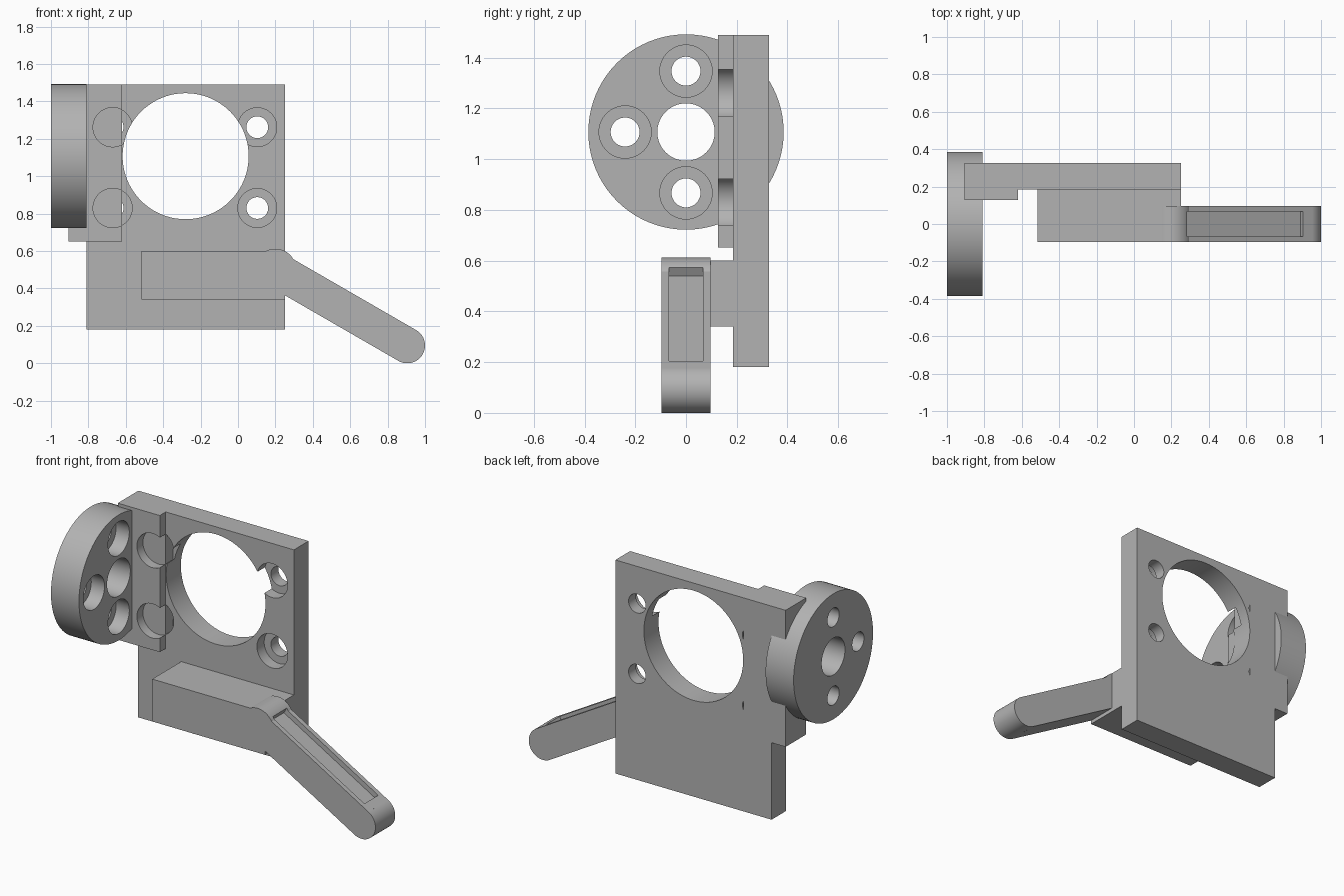
import bpy, math
from mathutils import Matrix, Vector

if "Cube" in bpy.data.objects:
    bpy.data.objects.remove(bpy.data.objects["Cube"])

grey = bpy.data.materials.new("plain grey")
grey.use_nodes = True
grey.diffuse_color = (0.45, 0.45, 0.45, 1)
grey.node_tree.nodes["Principled BSDF"].inputs["Base Color"].default_value = grey.diffuse_color


def box(name, lo, hi):
    lo, hi = Vector(lo), Vector(hi)
    bpy.ops.mesh.primitive_cube_add(size=1)
    ob = bpy.context.object
    ob.name = name
    ob.data.transform(Matrix.Translation((lo + hi) / 2) @ Matrix.Diagonal((*(hi - lo), 1)))
    ob.data.materials.append(grey)
    return ob


def rod(name, axis, start, end, u, v, r):
    """Cylinder along x (u=y, v=z) or along y (u=x, v=z)."""
    bpy.ops.mesh.primitive_cylinder_add(vertices=80, radius=r, depth=end - start)
    ob = bpy.context.object
    ob.name = name
    mid = (start + end) / 2
    if axis == "x":
        m = Matrix.Translation((mid, u, v)) @ Matrix.Rotation(math.pi / 2, 4, "Y")
    else:
        m = Matrix.Translation((u, mid, v)) @ Matrix.Rotation(math.pi / 2, 4, "X")
    ob.data.transform(m)
    ob.data.materials.append(grey)
    return ob


def combine(target, others, operation="DIFFERENCE"):
    for other in others:
        mod = target.modifiers.new("combine", "BOOLEAN")
        mod.operation, mod.solver, mod.object = operation, "EXACT", other
        bpy.context.view_layer.objects.active = target
        bpy.ops.object.modifier_apply(modifier=mod.name)
        bpy.data.objects.remove(other)


FRONT, BACK = 0.185, 0.327          # plate faces
HOLE_Z = (0.83, 1.262)              # bolt hole heights
MID_Z = 1.107                       # height of the large opening and flange

# Mounting plate with large opening, counterbored bolt holes and bracket recess
plate = box("mounting_plate", (-0.81, FRONT, 0.18), (0.25, BACK, 1.49))
cuts = [rod("opening", "y", 0, 0.5, -0.28, MID_Z, 0.337)]
for z in HOLE_Z:
    for x in (-0.67, 0.103):
        cuts.append(rod("bolt_hole", "y", 0, 0.5, x, z, 0.058))
        cuts.append(rod("counterbore", "y", 0, FRONT + 0.07, x, z, 0.104))
cuts.append(box("bracket_recess", (-0.95, 0, 0.652), (-0.62, 0.5, 1.6)))
combine(plate, cuts)

# Side bracket with shallow bores that break through its inner edge
bracket = box("side_bracket", (-0.905, 0.127, 0.652), (-0.62, BACK, 1.49))
combine(bracket, [rod("bore", "y", 0, FRONT, -0.67, z, 0.105) for z in HOLE_Z])

# Round flange with centre hole and three counterbored holes
flange = rod("round_flange", "x", -1, -0.81, 0, MID_Z, 0.385)
cuts = [rod("centre_hole", "x", -1.2, -0.6, 0, MID_Z, 0.113)]
for y, dz in ((0, 0.24), (0, -0.24), (-0.24, 0)):
    cuts.append(rod("flange_hole", "x", -1.2, -0.6, y, MID_Z + dz, 0.057))
    cuts.append(rod("flange_counterbore", "x", -0.9, -0.6, y, MID_Z + dz, 0.103))
combine(flange, cuts)

# Sloping arm: block, root boss, straight bar, round tip and a slot on top
W, R = 0.096, 0.095
tip = Vector((0.905, 0, R))
slope = Matrix.Translation(tip) @ Matrix.Rotation(math.radians(30), 4, "Y")
arm = box("arm", (-0.515, -W, 0.34), (0.25, FRONT, 0.6))
bar = box("bar", (-0.814, -W, -R), (0, W, R))
bar.data.transform(slope)
combine(arm, [rod("root_boss", "y", -W, W, 0.2, 0.502, 0.11), bar,
              rod("round_tip", "y", -W, W, tip.x, tip.z, R)], "UNION")
slot = box("slot", (-0.777, -0.067, R - 0.03), (-0.055, 0.067, R + 0.03))
slot.data.transform(slope)
combine(arm, [slot])

# Smooth the round walls and keep the edges crisp
for ob in (plate, bracket, flange, arm):
    bpy.ops.object.select_all(action="DESELECT")
    ob.select_set(True)
    bpy.context.view_layer.objects.active = ob
    bpy.ops.object.shade_smooth_by_angle(angle=math.radians(25))
